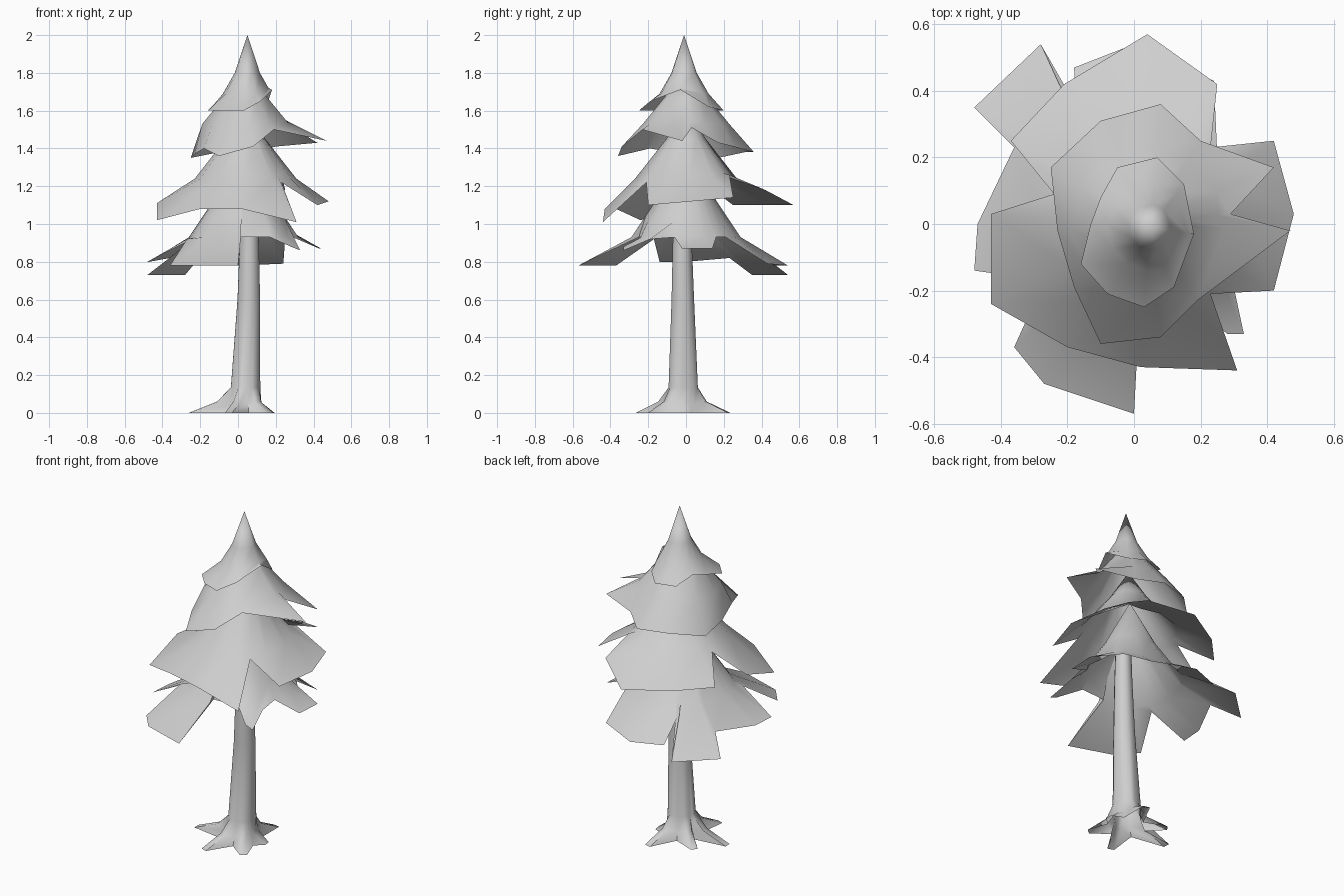
import bpy
import bmesh
import math
from mathutils import Vector

default_cube = bpy.data.objects.get("Cube")
if default_cube:
    bpy.data.objects.remove(default_cube, do_unlink=True)


def make_material(name, colour):
    material = bpy.data.materials.new(name)
    material.use_nodes = True
    material.diffuse_color = colour
    shader = next(n for n in material.node_tree.nodes if n.type == "BSDF_PRINCIPLED")
    shader.inputs["Base Color"].default_value = colour
    return material


pale_grey = make_material("pale grey", (0.62, 0.62, 0.62, 1))


def bridge(bm, lower, upper):
    """Join two closed rings of the same length with quads."""
    count = len(lower)
    for i in range(count):
        j = (i + 1) % count
        bm.faces.new((lower[i], lower[j], upper[j], upper[i]))


def cap(bm, ring, tip):
    """Close a ring with a fan of triangles to a tip."""
    for i, vert in enumerate(ring):
        bm.faces.new((vert, ring[(i + 1) % len(ring)], tip))


def finish(bm, name, angle):
    mesh = bpy.data.meshes.new(name)
    bm.to_mesh(mesh)
    bm.free()
    obj = bpy.data.objects.new(name, mesh)
    mesh.materials.append(pale_grey)
    bpy.context.collection.objects.link(obj)
    bpy.ops.object.select_all(action="DESELECT")
    obj.select_set(True)
    bpy.context.view_layer.objects.active = obj
    bpy.ops.object.shade_smooth_by_angle(angle=math.radians(angle))
    return obj


def foliage_tier(name, apex, bend, shoulder, rim):
    """Open skirt: narrow top, sloping cone from shoulder to bend, flared ragged rim."""
    bm = bmesh.new()
    apex = Vector(apex)
    slope = (shoulder[1] - bend[1]) / (bend[0] - shoulder[0])
    rings = [[], [], []]
    for point in rim:
        point = Vector(point)
        offset = (point - apex).to_2d()
        # Notches cut into the cone, so the bend moves inward along its slope
        radius = min(bend[0], offset.length * 0.85)
        height = max(bend[1] + slope * (bend[0] - radius), point.z + 0.01)
        rings[0].append(bm.verts.new(point))
        for ring, r, z in ((rings[1], radius, height), (rings[2], *shoulder)):
            spot = apex.to_2d() + offset.normalized() * r
            ring.append(bm.verts.new((*spot, z)))
    bridge(bm, rings[0], rings[1])
    bridge(bm, rings[1], rings[2])
    cap(bm, rings[2], bm.verts.new(apex))
    return finish(bm, name, 60)


# Ragged rims, each running counterclockwise from the model's left side
crown_rim = [
    (.18, -.03, 1.71), (.15, .12, 1.62), (.07, .2, 1.6), (-.05, .17, 1.6),
    (-.1, .08, 1.65), (-.13, 0, 1.63), (-.16, -.12, 1.6), (-.08, -.21, 1.6),
    (.03, -.25, 1.6), (.12, -.19, 1.65),
]
upper_rim = [
    (.47, -.02, 1.44), (.29, .03, 1.51), (.42, .17, 1.43), (.2, .25, 1.41),
    (.08, .36, 1.38), (-.1, .31, 1.38), (-.25, .17, 1.35), (-.23, -.02, 1.37),
    (-.18, -.19, 1.4), (-.1, -.36, 1.36), (.08, -.34, 1.41), (.19, -.23, 1.5),
]
middle_rim = [
    (.48, .03, 1.12), (.42, .25, 1.14), (.23, .23, 1.26), (.25, .42, 1.18),
    (.04, .57, 1.1), (-.21, .42, 1.1), (-.37, .25, 1.1), (-.24, .09, 1.22),
    (-.43, .03, 1.11), (-.43, -.24, 1.02), (-.2, -.37, 1.08), (.02, -.43, 1.08),
    (.31, -.44, 1.01), (.23, -.21, 1.22), (.42, -.2, 1.1),
]
lower_rim = [
    (.43, -.02, .87), (.44, .14, .87), (.29, .16, .93), (.25, .21, .93),
    (.24, .43, .79), (0, .54, .78), (-.18, .47, .78), (-.17, .3, .92),
    (-.28, .54, .73), (-.48, .35, .73), (-.36, .23, .82), (-.47, 0, .8),
    (-.48, -.14, .8), (-.27, -.17, .92), (-.36, -.37, .78), (-.27, -.48, .78),
    (0, -.57, .78), (.01, -.25, .93), (.17, -.24, .93), (.28, -.33, .88),
    (.33, -.33, .86), (.3, -.19, .92), (.29, -.06, .93),
]

foliage_tier("crown_foliage", (.05, -.01, 2), (.13, 1.69), (.067, 1.8), crown_rim)
foliage_tier("upper_foliage", (.04, 0, 1.82), (.23, 1.53), (.115, 1.67), upper_rim)
foliage_tier("middle_foliage", (.04, 0, 1.62), (.27, 1.24), (.105, 1.45), middle_rim)
foliage_tier("lower_foliage", (.03, 0, 1.43), (.29, .93), (.15, 1.14), lower_rim)


# Trunk with a star of roots: rings alternate between root tips and hollows
root_tips = [(.19, .01), (.1, .23), (-.14, .12), (-.26, -.03), (-.05, -.26), (.17, -.19)]
base_centre = Vector((.04, -.02))
directions = []
for i, tip in enumerate(root_tips):
    spoke = Vector(tip) - base_centre
    after = Vector(root_tips[(i + 1) % len(root_tips)]) - base_centre
    middle = (spoke.normalized() + after.normalized()).normalized()
    directions += [(spoke, True), (middle, False)]

bm = bmesh.new()
rings = [[], []]
for spoke, is_root in directions:
    unit = spoke.normalized()
    side = Vector((-unit.y, unit.x)) * 0.02
    if is_root:
        # Each root ends in a narrow blunt edge
        for sign in (-1, 1):
            ground = base_centre + spoke + side * sign
            knee = base_centre + unit * (0.5 * spoke.length) + side * sign
            rings[0].append(bm.verts.new((*ground, 0)))
            rings[1].append(bm.verts.new((*knee, 0.06)))
    else:
        rings[0].append(bm.verts.new((*(base_centre + unit * 0.11), 0)))
        rings[1].append(bm.verts.new((*(base_centre + unit * 0.09), 0.05)))

# Trunk rings follow the angles of the knee ring as the trunk tapers and leans
levels = [(.04, -.015, .078, .135), (.057, -.017, .06, .6), (.06, -.02, .05, .93), (.06, -.02, .04, 1.25)]
knee_angles = [math.atan2(v.co.y - base_centre.y, v.co.x - base_centre.x) for v in rings[1]]
for x, y, radius, height in levels:
    rings.append([
        bm.verts.new((x + radius * math.cos(a), y + radius * math.sin(a), height))
        for a in knee_angles
    ])
for lower, upper in zip(rings, rings[1:]):
    bridge(bm, lower, upper)
cap(bm, rings[-1], bm.verts.new((.06, -.02, 1.27)))
bmesh.ops.recalc_face_normals(bm, faces=bm.faces[:])
finish(bm, "trunk_and_roots", 60)
